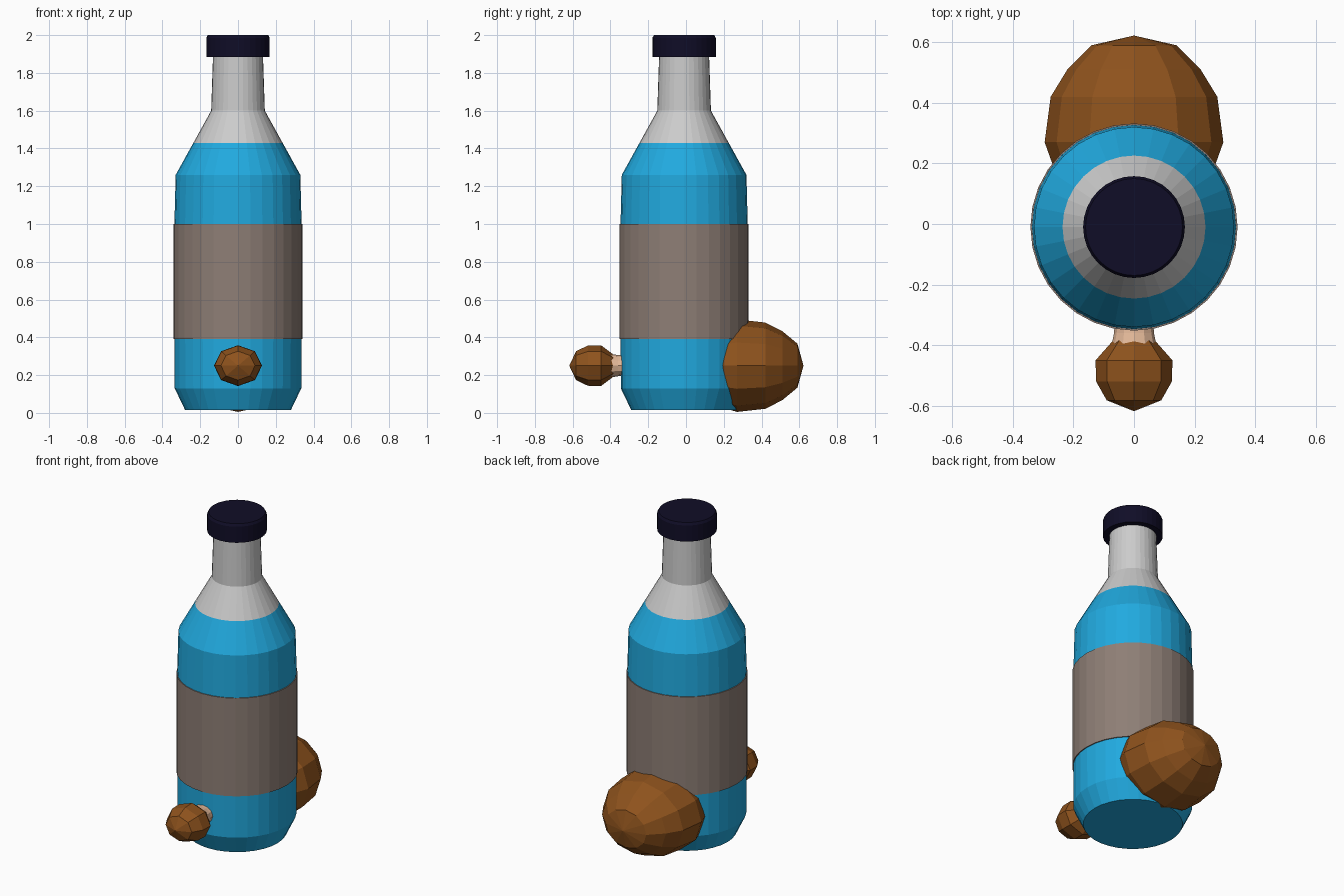
import bpy, bmesh, math

if "Cube" in bpy.data.objects:
    bpy.data.objects.remove(bpy.data.objects["Cube"])


def material(name, rgb):
    m = bpy.data.materials.new(name)
    m.diffuse_color = (*rgb, 1)
    m.use_nodes = True
    m.node_tree.nodes["Principled BSDF"].inputs["Base Color"].default_value = m.diffuse_color
    return m


def lathe(name, profile, sides, mat=None, axis='Z', center=(0, 0), squash=1.0):
    """Revolve (radius, position) points; radius 0 makes a pole, open ends are left open."""
    bm = bmesh.new()

    def place(r, t, a):
        u, v = r * math.cos(a), r * math.sin(a)
        if axis == 'Z':
            return (center[0] + u, center[1] + v, t)
        return (center[0] + u, t, center[1] + v * squash)

    rings = []
    for r, t in profile:
        n = 1 if r == 0 else sides
        rings.append([bm.verts.new(place(r, t, 2 * math.pi * i / sides)) for i in range(n)])
    for a, b in zip(rings, rings[1:]):
        for i in range(sides):
            j = (i + 1) % sides
            quad = [a[i % len(a)], a[j % len(a)], b[j % len(b)], b[i % len(b)]]
            bm.faces.new(list(dict.fromkeys(quad)))
    bmesh.ops.recalc_face_normals(bm, faces=bm.faces)
    mesh = bpy.data.meshes.new(name)
    bm.to_mesh(mesh)
    bm.free()
    ob = bpy.data.objects.new(name, mesh)
    bpy.context.collection.objects.link(ob)
    if mat:
        mesh.materials.append(mat)
    return ob


blue = material("blue", (0.015, 0.40, 0.74))
taupe = material("taupe", (0.27, 0.21, 0.18))
navy = material("navy", (0.005, 0.004, 0.02))
brown = material("brown", (0.27, 0.085, 0.012))
peach = material("peach", (0.80, 0.50, 0.33))

C = (0, -0.01)
SIDES = 32

# Bottle: filled body, clear neck, wrapped label and cap
lathe("bottle_body", [(0, 0.015), (0.28, 0.015), (0.335, 0.13), (0.338, 0.95),
                      (0.33, 1.26), (0.236, 1.43)], SIDES, blue, center=C)
lathe("bottle_neck", [(0.236, 1.43), (0.142, 1.60), (0.132, 1.90), (0, 1.90)], SIDES, center=C)
lathe("label", [(0.334, 0.39), (0.342, 0.39), (0.342, 1.0), (0.334, 1.0)],
      SIDES, taupe, center=C)
lathe("cap", [(0, 1.885), (0.168, 1.885), (0.168, 1.985), (0.16, 2.0), (0, 2.0)],
      SIDES, navy, center=C)

# Acorn-like lump at the back, squashed in height
lathe("back_lump", [(0, 0.10), (0.20, 0.13), (0.27, 0.20), (0.295, 0.27), (0.275, 0.42),
                    (0.22, 0.51), (0.14, 0.59), (0, 0.622)], 12, brown,
      axis='Y', center=(0, 0.25), squash=0.83)

# Small knob at the front on a short stem
lathe("front_stem", [(0.062, -0.30), (0.066, -0.36), (0.074, -0.40)], 12, peach,
      axis='Y', center=(0, 0.25), squash=0.85)
lathe("front_knob", [(0, -0.375), (0.065, -0.38), (0.127, -0.45), (0.125, -0.52),
                     (0.09, -0.582), (0, -0.618)], 8, brown,
      axis='Y', center=(0, 0.25), squash=0.85)
